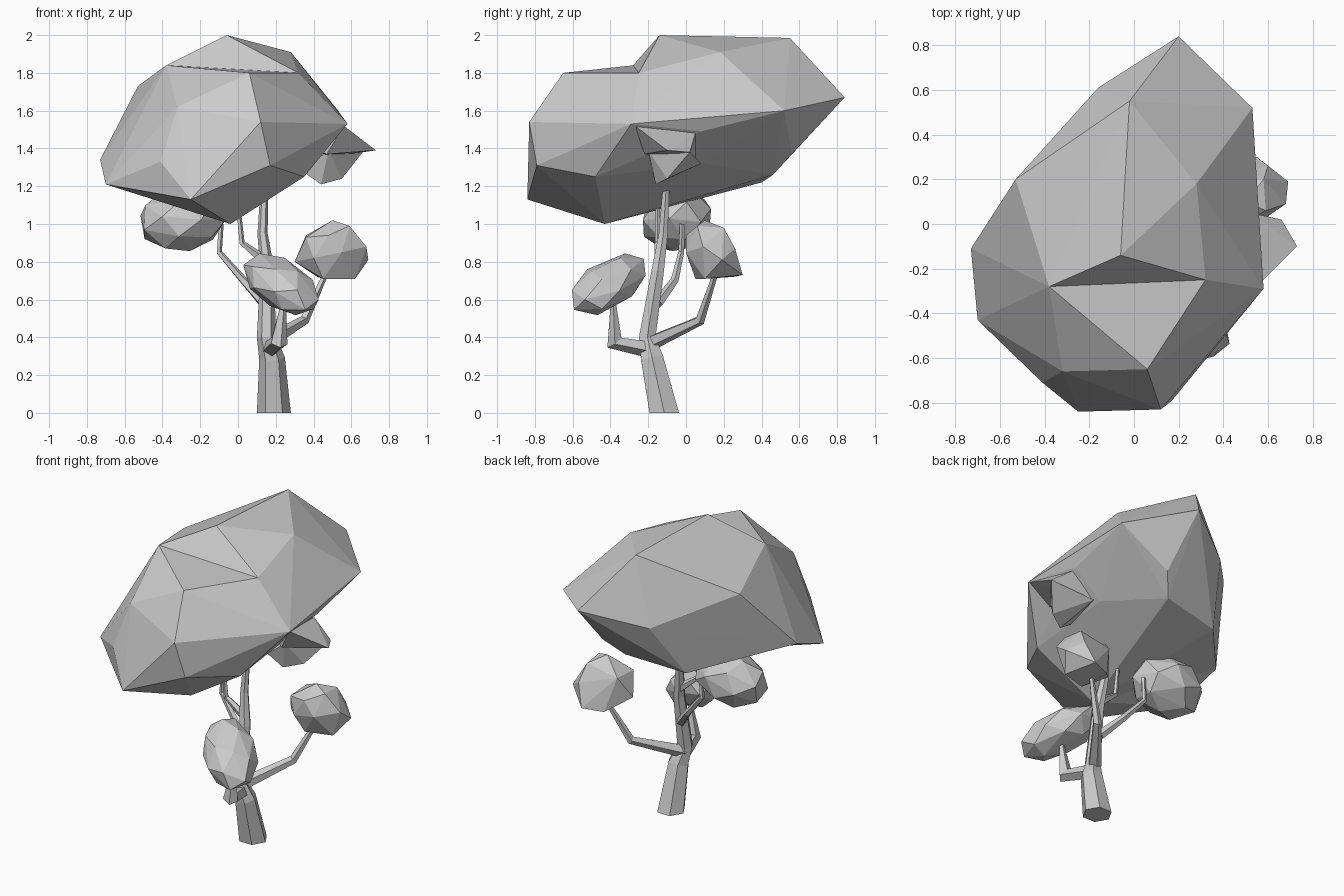
import bpy, bmesh, math
from mathutils import Vector, Euler

if "Cube" in bpy.data.objects:
    bpy.data.objects.remove(bpy.data.objects["Cube"])


def finish(name, bm):
    bmesh.ops.recalc_face_normals(bm, faces=bm.faces[:])
    me = bpy.data.meshes.new(name)
    bm.to_mesh(me)
    bm.free()
    ob = bpy.data.objects.new(name, me)
    bpy.context.collection.objects.link(ob)
    return ob


def hull(name, pts):
    bm = bmesh.new()
    vs = [bm.verts.new(p) for p in pts]
    res = bmesh.ops.convex_hull(bm, input=vs)
    junk = [v for v in res["geom_interior"] + res["geom_unused"]
            if isinstance(v, bmesh.types.BMVert)]
    bmesh.ops.delete(bm, geom=list(set(junk)), context='VERTS')
    return finish(name, bm)


def clump(name, centre, radii, tilt, n=24):
    """Faceted ellipsoid: hull of evenly spread points."""
    rot = Euler([math.radians(a) for a in tilt])
    pts = []
    for i in range(n):
        z = 1 - 2 * (i + 0.5) / n
        a = i * 2.39996
        r = math.sqrt(1 - z * z)
        p = Vector((r * math.cos(a) * radii[0], r * math.sin(a) * radii[1], z * radii[2])) * 1.04
        p.rotate(rot)
        pts.append(p + Vector(centre))
    return hull(name, pts)


def limb(name, path, sides=5, flat_base=False):
    """Tapered tube through (x, y, z, radius) points."""
    bm = bmesh.new()
    c = [Vector(p[:3]) for p in path]
    rings = []
    for i, p in enumerate(path):
        t = c[min(i + 1, len(c) - 1)] - c[max(i - 1, 0)]
        if flat_base and i == 0:
            t = Vector((0, 0, 1))
        q = Vector((0, 0, 1)).rotation_difference(t)
        rings.append([bm.verts.new(c[i] + q @ Vector((p[3] * math.cos(k * math.tau / sides),
                                                      p[3] * math.sin(k * math.tau / sides), 0)))
                      for k in range(sides)])
    for a, b in zip(rings, rings[1:]):
        for k in range(sides):
            j = (k + 1) % sides
            bm.faces.new((a[k], a[j], b[j], b[k]))
    bm.faces.new(rings[0][::-1])
    bm.faces.new(rings[-1])
    return finish(name, bm)


# Main canopy: back mass, front mass and side tufts share their seam corners
crest, left_dip, right_dip = (-.06, -.14, 2), (-.38, -.28, 1.84), (.32, -.25, 1.80)
right, left, low = (.58, -.29, 1.53), (-.73, -.11, 1.34), (-.04, -.43, 1.0)
low_right, flank = (.35, -.48, 1.25), (.52, .08, 1.49)
seam = [left_dip, right_dip, right, left, low, low_right]
canopy = hull("canopy", seam + [
    crest, flank, (.20, .84, 1.67), (.53, .52, 1.60), (.28, .18, 1.91), (-.02, .55, 1.985),
    (-.53, .20, 1.73), (-.16, .61, 1.56), (-.28, .40, 1.22),
    (.12, .46, 1.26), (.21, .56, 1.37), (.34, .09, 1.32)])
front_mass = hull("canopy_front", seam + [
    (.06, -.65, 1.80), (-.32, -.66, 1.62), (.12, -.83, 1.54), (-.25, -.84, 1.13),
    (-.41, -.71, 1.33), (-.70, -.43, 1.21), (.17, -.79, 1.31)])
tip, inner = (.73, -.10, 1.39), (.66, .02, 1.38)
tuft = hull("canopy_tuft", [(.56, -.27, 1.52), (.52, .05, 1.48), tip, inner,
                            (.47, -.22, 1.37), (.36, .05, 1.34), (.35, -.15, 1.42)])
under_tuft = hull("canopy_under_tuft", [inner, (.48, -.20, 1.39), (.44, -.16, 1.21),
                                        (.55, -.10, 1.24), (.38, .08, 1.32), (.34, -.18, 1.28),
                                        (.40, -.05, 1.42)])
bpy.context.view_layer.objects.active = canopy
for part in (front_mass, tuft, under_tuft):
    m = canopy.modifiers.new("union", 'BOOLEAN')
    m.operation, m.solver, m.object = 'UNION', 'EXACT', part
    bpy.ops.object.modifier_apply(modifier=m.name)
    bpy.data.objects.remove(part)

# Small leaf clumps
clump("front_clump", (.23, -.41, .68), (.255, .16, .12), (0, 28, -46))
hull("right_clump", [
    (.30, .12, .80), (.36, .03, .93), (.36, .20, .94), (.50, .10, 1.02), (.59, .06, .99),
    (.58, .20, .98), (.68, .09, .88), (.69, .19, .81), (.62, .10, .71), (.45, .05, .71),
    (.42, .25, .72), (.55, .30, .73), (.60, .26, .87), (.48, 0, .94), (.55, 0, .85),
    (.40, .01, .82)])
clump("left_clump", (-.295, -.05, 1.025), (.23, .19, .165), (12, -8, 0))

# Trunk and branches
limb("trunk", [(.19, -.115, 0, .09), (.18, -.18, .29, .068), (.15, -.205, .40, .05),
               (.155, -.15, .75, .038), (.13, -.12, .95, .027), (.14, -.105, 1.2, .02)], 6, True)
limb("fork_branch", [(.15, -.14, .80, .03), (.02, -.15, .90, .016), (0, -.15, 1.1, .012)])
limb("left_branch", [(.14, -.15, .58, .03), (.03, -.06, .70, .022),
                     (-.10, -.025, .85, .016), (-.09, -.02, 1.0, .014)])
limb("right_branch", [(.15, -.19, .37, .042), (.35, .075, .49, .027), (.47, .16, .75, .014)])
limb("front_branch", [(.17, -.21, .34, .045), (.215, -.38, .375, .048), (.24, -.385, .58, .015)])
